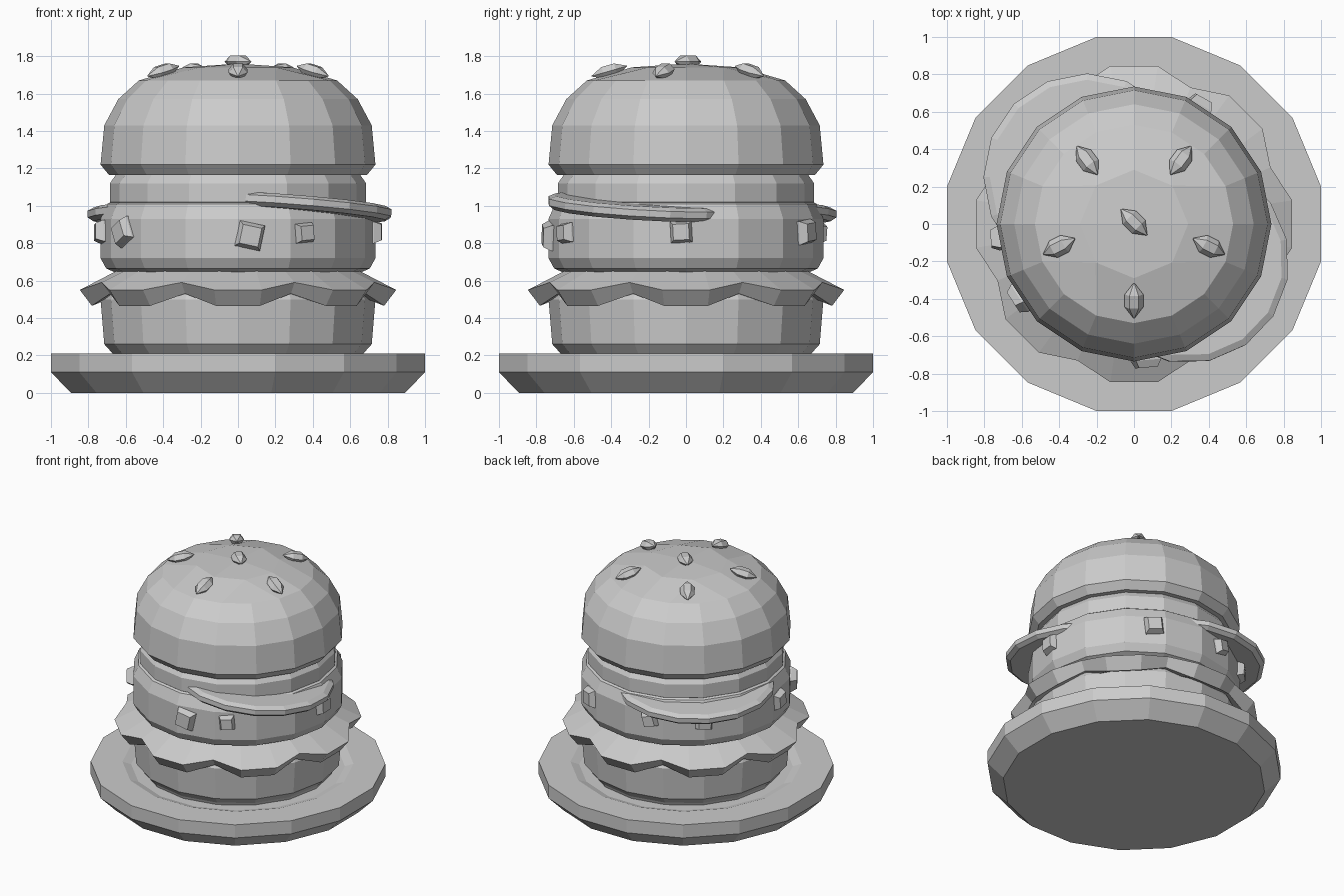
import bpy, bmesh
from math import sin, cos, pi, radians, atan2, hypot
from mathutils import Matrix, Vector

if "Cube" in bpy.data.objects:
    bpy.data.objects.remove(bpy.data.objects["Cube"])


def finish(name, bm):
    bmesh.ops.remove_doubles(bm, verts=bm.verts, dist=1e-4)
    bmesh.ops.recalc_face_normals(bm, faces=bm.faces)
    me = bpy.data.meshes.new(name)
    bm.to_mesh(me)
    bm.free()
    ob = bpy.data.objects.new(name, me)
    bpy.context.collection.objects.link(ob)
    return ob


def skin(bm, rings, cap_top=True):
    """Join rings of points with quads, cap the ends."""
    vs = [[bm.verts.new(p) for p in r] for r in rings]
    n = len(vs[0])
    for a, b in zip(vs, vs[1:]):
        for i in range(n):
            j = (i + 1) % n
            bm.faces.new((a[i], a[j], b[j], b[i]))
    bm.faces.new(vs[0][::-1])
    if cap_top:
        bm.faces.new(vs[-1])


def ring(r, z, n=16, off=0.0):
    return [(r * cos(2 * pi * (i + off) / n), r * sin(2 * pi * (i + off) / n), z)
            for i in range(n)]


def lathe(name, profile, off=0.0):
    bm = bmesh.new()
    skin(bm, [ring(r, z, 16, off) for r, z in profile])
    return finish(name, bm)


# Plate with a shallow dished centre
lathe("plate", [(0.91, 0), (1.02, 0.11), (1.02, 0.21), (0.80, 0.21), (0.74, 0.19)], 0.5)

# Stacked round layers
lathe("bottom_bun", [(0.66, 0.185), (0.67, 0.21), (0.715, 0.26), (0.735, 0.50), (0.70, 0.56)])
lathe("patty", [(0.65, 0.64), (0.705, 0.665), (0.735, 0.72), (0.735, 0.93),
                (0.70, 1.01), (0.66, 1.03)])
lathe("upper_slice", [(0.66, 1.00), (0.685, 1.02), (0.685, 1.12), (0.65, 1.17)])

# Top bun: revolved sides, grid-patterned dome
bm = bmesh.new()
skin(bm, [ring(r, z) for r, z in [(0.69, 1.165), (0.735, 1.22), (0.715, 1.43),
                                  (0.64, 1.57), (0.53, 1.67)]], cap_top=False)
dome = [(0, 1.76), (0.29, 1.74), (0.53, 1.67)]


def dome_point(i, j):
    m = max(abs(i), abs(j))
    r, z = dome[m]
    if abs(i) >= abs(j):
        a = pi / 4 * j / i if i else 0
        a += pi if i < 0 else 0
    else:
        a = pi / 2 - pi / 4 * i / j + (pi if j < 0 else 0)
    return (r * cos(a), r * sin(a), z)


for i in range(-2, 2):
    for j in range(-2, 2):
        bm.faces.new([bm.verts.new(dome_point(*p)) for p in
                      ((i, j), (i + 1, j), (i + 1, j + 1), (i, j + 1))])
finish("top_bun", bm)

# Lettuce: eight drooping lobes with raised valleys
def ruffle(r_lobe, z_lobe, r_valley, z_valley):
    pts = []
    for k in range(8):
        for da, r, z in ((-8.5, r_lobe, z_lobe), (8.5, r_lobe, z_lobe),
                         (22.5, r_valley, z_valley)):
            a = radians(45 * k + da)
            pts.append((r * cos(a), r * sin(a), z))
    return pts


bm = bmesh.new()
skin(bm, [ruffle(0.64, 0.54, 0.64, 0.54), ruffle(0.79, 0.465, 0.74, 0.53),
          ruffle(0.855, 0.55, 0.79, 0.59), ruffle(0.66, 0.65, 0.66, 0.65)])
finish("lettuce", bm)

# Two tilted round slices poking out of the stack
for name, x, y, z, r, a, b in (("front_slice", 0.285, -0.20, 0.996, 0.545, -0.076, -0.053),
                               ("back_slice", -0.25, 0.25, 0.98, 0.555, 0.05, -0.05)):
    bm = bmesh.new()
    skin(bm, [ring(r - 0.03, -0.037), ring(r, -0.015), ring(r, 0.02), ring(r - 0.035, 0.037)])
    ob = finish(name, bm)
    ob.location = (x, y, z)
    ob.rotation_mode = 'QUATERNION'
    ob.rotation_quaternion = Vector((-a, -b, 1)).to_track_quat('Z', 'Y')

# Diced cubes set into the patty side: angle, height, size, twist
cubes = [(-85, 0.84, 0.12, -12), (-61, 0.855, 0.09, 5), (-147, 0.86, 0.11, 28),
         (-174, 0.86, 0.10, 8), (-2, 0.86, 0.10, 3), (61, 0.86, 0.11, 6),
         (105, 0.86, 0.09, 15), (135, 0.86, 0.10, -5)]
for n, (ang, z, s, tw) in enumerate(cubes):
    bm = bmesh.new()
    skin(bm, [[(x, sx * s / 2 * k, sy * s / 2 * k) for sx, sy in ((-1, -1), (1, -1), (1, 1), (-1, 1))]
              for x, k in ((-0.05, 1.15), (0.0, 1.15), (0.04, 0.85))])
    ob = finish(f"diced_cube_{n + 1}", bm)
    ob.matrix_world = (Matrix.Rotation(radians(ang), 4, 'Z')
                       @ Matrix.Translation((0.73, 0, z))
                       @ Matrix.Rotation(radians(tw), 4, 'X'))

# Pointed seeds lying on the dome
seeds = [(0, 0.01), (-0.25, 0.34), (0.25, 0.34), (0.40, -0.12), (-0.40, -0.12), (0, -0.41)]
for n, (x, y) in enumerate(seeds):
    r = hypot(x, y)
    ang = radians(-45) if r < 0.1 else atan2(y, x) + (radians(-10) if x > 0.3 else
                                                    radians(10) if x < -0.3 else 0)
    tilt = 0 if r < 0.1 else radians(16)
    bm = bmesh.new()
    skin(bm, [[(px, pr * cos(pi / 3 * k), 0.75 * pr * sin(pi / 3 * k)) for k in range(6)]
              for px, pr in ((-0.098, 0.003), (-0.035, 0.05), (0.035, 0.05), (0.098, 0.003))])
    ob = finish(f"seed_{n + 1}", bm)
    ob.matrix_world = (Matrix.Translation((x, y, 1.77 if r < 0.1 else 1.72))
                       @ Matrix.Rotation(ang, 4, 'Z') @ Matrix.Rotation(tilt, 4, 'Y'))
